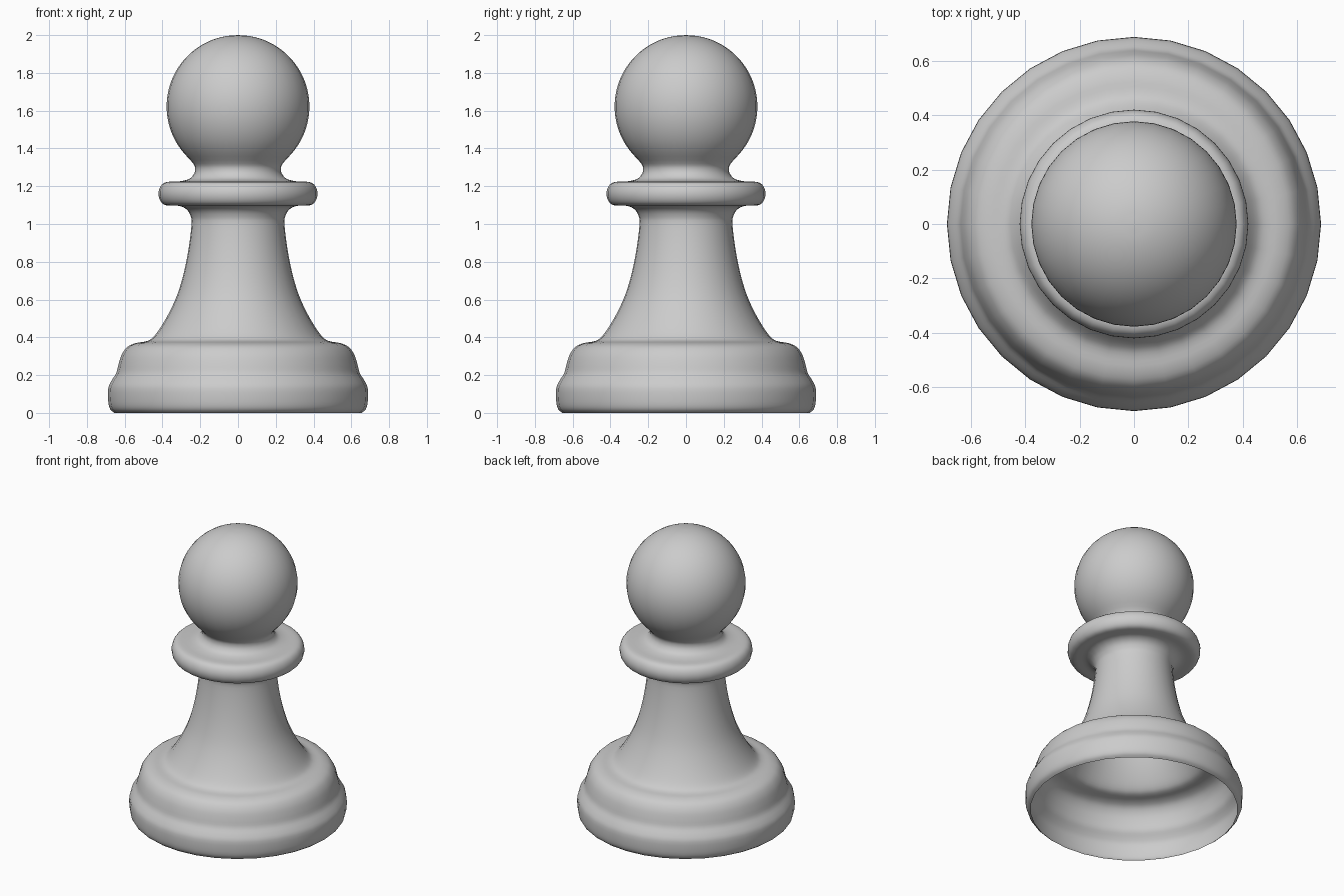
import bpy, bmesh, math
from mathutils import Vector

if "Cube" in bpy.data.objects:
    bpy.data.objects.remove(bpy.data.objects["Cube"])

SIDES = 32

# Turned profile (radius, height): base, flared stem, collar, neck
BASE = [(0.655, 0.0), (0.677, 0.02), (0.687, 0.06), (0.687, 0.13), (0.67, 0.17),
        (0.645, 0.21), (0.632, 0.26), (0.615, 0.31), (0.585, 0.35), (0.54, 0.37),
        (0.49, 0.378)]
STEM = [(0.455, 0.395), (0.415, 0.445), (0.365, 0.53), (0.32, 0.63), (0.285, 0.75),
        (0.26, 0.88), (0.246, 1.0), (0.25, 1.04), (0.27, 1.075), (0.31, 1.096)]
COLLAR = [(0.38, 1.099), (0.41, 1.12), (0.421, 1.16), (0.41, 1.20), (0.38, 1.222),
          (0.31, 1.226)]
NECK = [(0.26, 1.238), (0.235, 1.262), (0.227, 1.29), (0.237, 1.32)]


def smooth_path(pts, steps):
    """Catmull-Rom curve through the profile points."""
    p = [Vector(q) for q in pts]
    p = [2 * p[0] - p[1]] + p + [2 * p[-1] - p[-2]]
    out = []
    for a, b, c, d in zip(p, p[1:], p[2:], p[3:]):
        for i in range(steps):
            t = i / steps
            out.append(0.5 * (2 * b + (c - a) * t + (2 * a - 5 * b + 4 * c - d) * t**2
                              + (3 * b - a - 3 * c + d) * t**3))
    out.append(p[-2])
    return out


# Ball head: arc from just above the neck to the pole
R, CZ = 0.378, 1.622
head = [(R * math.cos(a), CZ + R * math.sin(a))
        for a in (math.radians(-40 + 130 * i / 13) for i in range(14))]
head[-1] = (0.0, 2.0)

profile = smooth_path(BASE + STEM + COLLAR + NECK + head, 3)

# Lathe the profile into one open-bottomed shell
bm = bmesh.new()
verts = [bm.verts.new((max(p.x, 0), 0, p.y)) for p in profile]
edges = [bm.edges.new(pair) for pair in zip(verts, verts[1:])]
bmesh.ops.spin(bm, geom=verts + edges, cent=(0, 0, 0), axis=(0, 0, 1),
               angle=2 * math.pi, steps=SIDES)
bmesh.ops.remove_doubles(bm, verts=bm.verts, dist=0.0005)
bmesh.ops.recalc_face_normals(bm, faces=bm.faces)
lowest = min(bm.faces, key=lambda f: abs(f.calc_center_median().z - 0.1))
c = lowest.calc_center_median()
if lowest.normal.x * c.x + lowest.normal.y * c.y < 0:
    bmesh.ops.reverse_faces(bm, faces=bm.faces)
for f in bm.faces:
    f.smooth = True

mesh = bpy.data.meshes.new("turned_pawn")
bm.to_mesh(mesh)
bm.free()
pawn = bpy.data.objects.new("turned_pawn", mesh)
bpy.context.collection.objects.link(pawn)

# Plain grey
grey = bpy.data.materials.new("light_grey")
grey.diffuse_color = (0.6, 0.6, 0.6, 1)
grey.use_nodes = True
grey.node_tree.nodes["Principled BSDF"].inputs["Base Color"].default_value = grey.diffuse_color
mesh.materials.append(grey)
